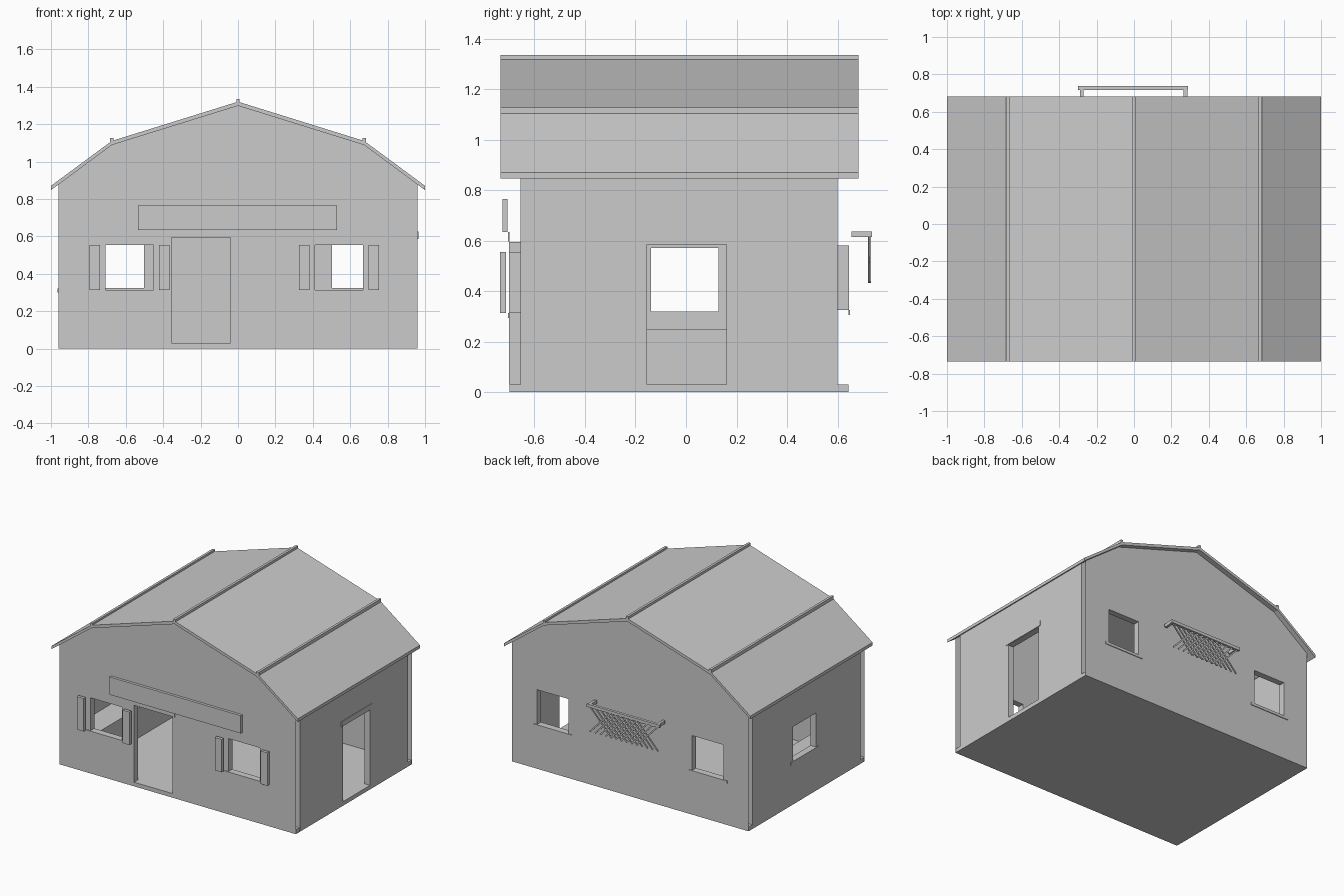
import bpy, bmesh, math
from mathutils import Matrix, Vector

if "Cube" in bpy.data.objects:
    bpy.data.objects.remove(bpy.data.objects["Cube"])

grey = bpy.data.materials.new("plain_grey")
grey.use_nodes = True
colour = (0.6, 0.6, 0.6, 1)
grey.diffuse_color = colour
grey.node_tree.nodes["Principled BSDF"].inputs["Base Color"].default_value = colour


def finish(name, bm):
    bmesh.ops.recalc_face_normals(bm, faces=bm.faces)
    mesh = bpy.data.meshes.new(name)
    bm.to_mesh(mesh)
    bm.free()
    mesh.materials.append(grey)
    obj = bpy.data.objects.new(name, mesh)
    bpy.context.scene.collection.objects.link(obj)
    return obj


def add_box(bm, x, y, z, turn=0):
    centre = Vector((sum(x) / 2, sum(y) / 2, sum(z) / 2))
    size = Matrix.Diagonal((x[1] - x[0], y[1] - y[0], z[1] - z[0], 1))
    place = Matrix.Translation(centre) @ Matrix.Rotation(turn, 4, "Y") @ size
    bmesh.ops.create_cube(bm, size=1, matrix=place)


def box(name, x, y, z):
    bm = bmesh.new()
    add_box(bm, x, y, z)
    return finish(name, bm)


def prism(name, profile, y):
    """Extrude an x-z profile along y."""
    bm = bmesh.new()
    face = bm.faces.new([bm.verts.new((px, y[0], pz)) for px, pz in profile])
    new = bmesh.ops.extrude_face_region(bm, geom=[face])["geom"]
    verts = [v for v in new if isinstance(v, bmesh.types.BMVert)]
    bmesh.ops.translate(bm, verts=verts, vec=(0, y[1] - y[0], 0))
    return finish(name, bm)


def cut(wall, openings, open_ends=False):
    """Cut box openings; optionally leave the wall ends uncapped."""
    bm = bmesh.new()
    for opening in openings:
        add_box(bm, *opening)
    cutter = finish(wall.name + "_cutter", bm)
    cutter.hide_render = True
    mod = wall.modifiers.new("openings", "BOOLEAN")
    mod.object = cutter
    mod.solver = "EXACT"
    graph = bpy.context.evaluated_depsgraph_get()
    mesh = bpy.data.meshes.new_from_object(wall.evaluated_get(graph))
    wall.modifiers.clear()
    wall.data = mesh
    bpy.data.objects.remove(cutter)
    if open_ends:
        bm = bmesh.new()
        bm.from_mesh(mesh)
        ends = [f for f in bm.faces if abs(f.normal.x) > 0.9
                and abs(f.calc_center_median().x) > W - 0.01]
        bmesh.ops.delete(bm, geom=ends, context="FACES_ONLY")
        bm.to_mesh(mesh)
        bm.free()


def mirrored(points):
    return points + [(-x, z) for x, z in reversed(points) if x]


W = 0.96
FRONT, BACK = (-0.70, -0.655), (0.60, 0.645)
LEFT, RIGHT = (-W, -0.915), (0.915, W)
INNER = (FRONT[1], BACK[0])

# Floor slab
box("floor", (-W + 0.002, W - 0.002), (-0.698, 0.643), (0, 0.03))

# Roof shell and ridge caps
under = [(-1, 0.847), (-0.675, 1.088), (0, 1.298)]
over = [(-1, 0.87), (-0.675, 1.11), (0, 1.32)]
roof_span = (-0.735, 0.682)
prism("roof", mirrored(under) + mirrored(over)[::-1], roof_span)
for name, x, top in (("left", -0.675, 1.127), ("middle", 0, 1.335), ("right", 0.675, 1.127)):
    box(name + "_ridge_cap", (x - 0.009, x + 0.009), roof_span, (top - 0.03, top))

# Gable walls with openings
gable = mirrored([(-W, 0), (-W, 0.88), (-0.675, 1.092), (0, 1.302)])
front_windows = [(-0.72, -0.44), (0.40, 0.68)]
back_windows = [(-0.77, -0.49), (0.49, 0.77)]
front_z, back_z, side_z = (0.313, 0.555), (0.325, 0.58), (0.32, 0.57)
through_front, through_back = (-0.8, -0.6), (0.5, 0.7)

front_wall = prism("front_wall", gable, FRONT)
cut(front_wall, [(x, through_front, front_z) for x in front_windows]
    + [((-0.355, -0.04), through_front, (0.03, 0.595))], True)
back_wall = prism("back_wall", gable, BACK)
cut(back_wall, [(x, through_back, back_z) for x in back_windows], True)

# Side walls
left_wall = box("window_side_wall", LEFT, INNER, (0, 0.88))
cut(left_wall, [((-1.1, -0.8), (-0.15, 0.14), side_z)])
right_wall = box("door_side_wall", RIGHT, INNER, (0, 0.88))
cut(right_wall, [((0.8, 1.1), (-0.155, 0.16), (0.03, 0.585))])

# Window jambs, sills and shutters
J = 0.012
for label, spans, wall, z in (("front", front_windows, FRONT, front_z),
                              ("back", back_windows, BACK, back_z)):
    face = (-0.705, -0.699) if label == "front" else (0.644, 0.65)
    for i, (a, b) in enumerate(spans):
        name = f"{label}_window_{i + 1}"
        box(name + "_jamb_a", (a, a + J), wall, z)
        box(name + "_jamb_b", (b - J, b), wall, z)
        box(name + "_sill", (a - 0.018, b + 0.018), face, (z[0] - 0.02, z[0]))
        if label == "front":
            for side, x in (("a", a - 0.045), ("b", b + 0.045)):
                box(f"{name}_shutter_{side}", (x - 0.028, x + 0.028), (-0.736, -0.713), z)
for side, y in (("a", -0.15), ("b", 0.14 - J)):
    box("side_window_jamb_" + side, LEFT, (y, y + J), side_z)
box("side_window_sill", (-0.965, -0.959), (-0.17, 0.16), (0.3, 0.32))

# Door lintels
box("front_door_lintel", (-0.37, -0.02), (-0.705, -0.699), (0.597, 0.635))
box("side_door_lintel", (0.959, 0.965), (-0.175, 0.18), (0.587, 0.625))

# Blank board above the front door
box("front_board", (-0.535, 0.53), (-0.727, -0.707), (0.635, 0.765))

# Low bench inside
box("bench", (-0.914, -0.73), INNER, (0.03, 0.25))

# Hanging trellis on the back
box("trellis_rail", (-0.3, 0.29), (0.717, 0.737), (0.615, 0.637))
for side, x in (("left", 0.275), ("right", -0.28)):
    box(side + "_trellis_arm", (x - 0.01, x + 0.01), (0.655, 0.72), (0.615, 0.637))
bm = bmesh.new()
count, lean = 10, 0.17
length = math.hypot(lean, 0.18)
for i in range(count):
    x = -0.195 + 0.38 * i / (count - 1)
    for sign, y in ((1, 0.72), (-1, 0.726)):
        add_box(bm, (x - 0.005, x + 0.005), (y, y + 0.006),
                (0.525 - length / 2, 0.525 + length / 2), sign * math.atan2(lean, 0.18))
finish("trellis_lattice", bm)
